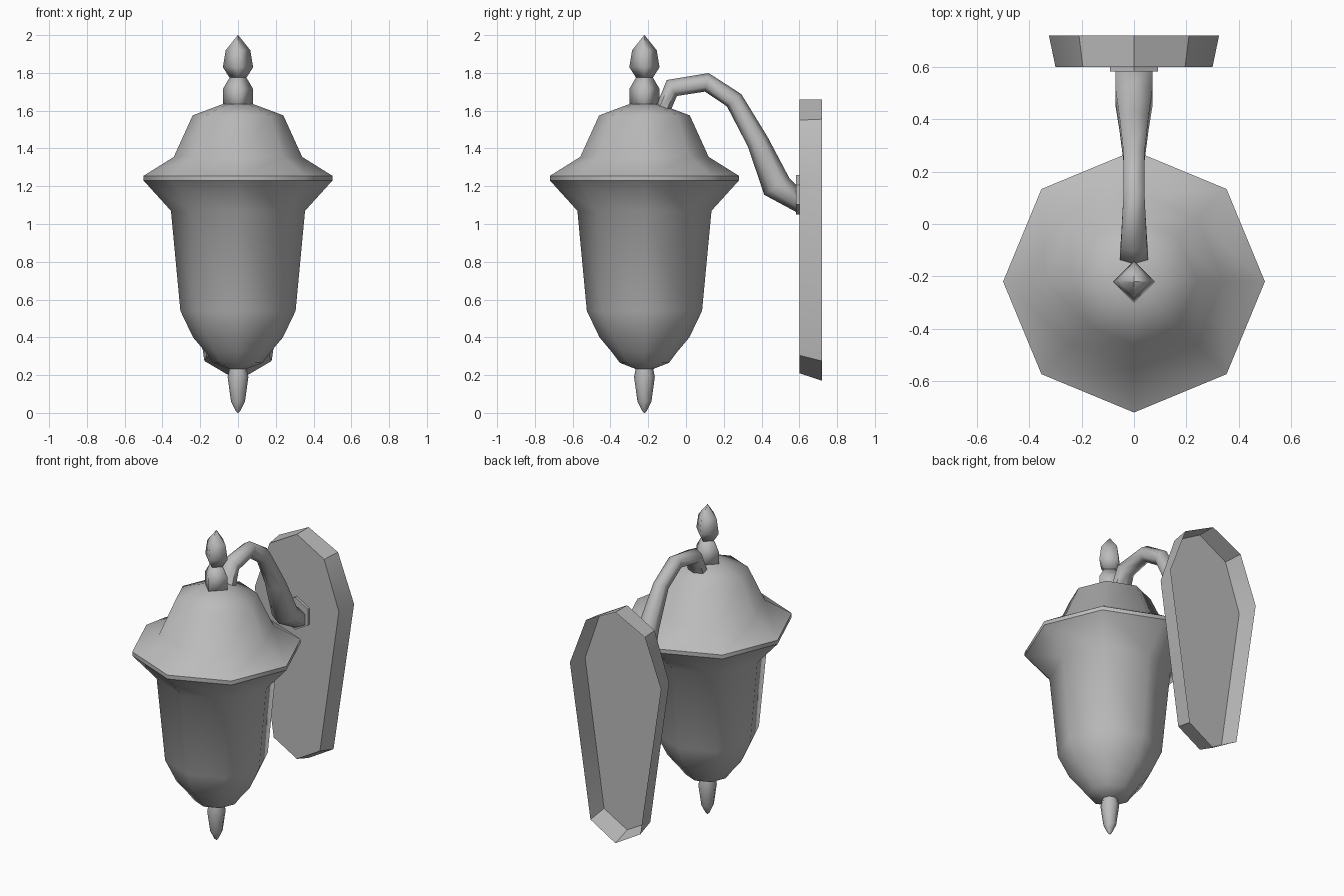
import bpy, bmesh, math
from mathutils import Vector

cube = bpy.data.objects.get("Cube")
if cube:
    bpy.data.objects.remove(cube)

metal = bpy.data.materials.new("grey_metal")
metal.use_nodes = True
GREY = (0.5, 0.5, 0.5, 1)
metal.diffuse_color = GREY
metal.node_tree.nodes["Principled BSDF"].inputs["Base Color"].default_value = GREY

AXIS_Y = -0.22  # vertical axis of the lantern


def loft(name, rings, cap_start=False, cap_end=False, angle=60, outward=True):
    """Skin a list of equal-length point rings."""
    bm = bmesh.new()
    loops = [[bm.verts.new(p) for p in ring] for ring in rings]
    n = len(loops[0])
    for a, b in zip(loops, loops[1:]):
        for i in range(n):
            j = (i + 1) % n
            bm.faces.new((a[i], a[j], b[j], b[i]))
    if cap_start:
        bm.faces.new(loops[0][::-1])
    if cap_end:
        bm.faces.new(loops[-1])
    bmesh.ops.remove_doubles(bm, verts=bm.verts, dist=0.0005)
    if outward:
        bmesh.ops.recalc_face_normals(bm, faces=bm.faces)
    mesh = bpy.data.meshes.new(name)
    bm.to_mesh(mesh)
    bm.free()
    mesh.materials.append(metal)
    obj = bpy.data.objects.new(name, mesh)
    bpy.context.collection.objects.link(obj)
    bpy.ops.object.select_all(action='DESELECT')
    obj.select_set(True)
    bpy.context.view_layer.objects.active = obj
    bpy.ops.object.shade_smooth_by_angle(angle=math.radians(angle))
    return obj


def turned(name, profile, sides, angle=60):
    """Revolve (radius, height) pairs round the lantern axis, corners on the axes."""
    turn = [2 * math.pi * i / sides for i in range(sides)]
    rings = [[(r * math.cos(t), AXIS_Y + r * math.sin(t), z) for t in turn]
             for r, z in profile]
    return loft(name, rings, True, True, angle)


# Lantern: roof with thin rim, tapered body
turned("roof", [(0.5, 1.23), (0.5, 1.255), (0.34, 1.355), (0.24, 1.575), (0.08, 1.635)], 8, 50)
turned("body", [(0.5, 1.23), (0.355, 1.07), (0.305, 0.54), (0.238, 0.4),
                (0.175, 0.325), (0.13, 0.265), (0.04, 0.23)], 8)

# Finials above and below
turned("neck", [(0.08, 1.6), (0.08, 1.715), (0.045, 1.775)], 4, 95)
turned("top_finial", [(0.045, 1.775), (0.08, 1.83), (0.065, 1.92), (0.001, 2.0)], 4, 95)
turned("bottom_finial", [(0.045, 0.24), (0.055, 0.19), (0.037, 0.06), (0.012, 0.01), (0.001, 0.0)], 8)

# Curved arm: (y, z, half width across x, half thickness)
path = [(-0.125, 1.6, 0.055, 0.04), (-0.075, 1.72, 0.05, 0.05), (0.11, 1.75, 0.04, 0.05),
        (0.255, 1.655, 0.04, 0.05), (0.38, 1.435, 0.055, 0.058),
        (0.48, 1.2, 0.07, 0.08), (0.59, 1.13, 0.07, 0.07)]
centres = [Vector((0, p[0], p[1])) for p in path]
rings = []
for i, (y, z, wide, thick) in enumerate(path):
    along = (centres[min(i + 1, len(path) - 1)] - centres[max(i - 1, 0)]).normalized()
    if i == len(path) - 1:
        along = Vector((0, 1, 0))
    across = Vector((1, 0, 0)).cross(along)
    rings.append([centres[i] + Vector((1, 0, 0)) * wide * math.sin(k * math.pi / 3) / 0.866
                  + across * thick * math.cos(k * math.pi / 3) for k in range(6)])
loft("arm", rings, True, True, 65)

# Hexagonal collar where the arm meets the wall plate
collar = [[(0.105 * math.sin(k * math.pi / 3), y, 1.155 + 0.105 * math.cos(k * math.pi / 3))
           for k in range(6)] for y in (0.583, 0.6)]
loft("arm_collar", collar, True, True, 30)


# Wall plate: long eight-sided tray, open at the back
def plate_ring(y, half):
    left = [(-x, z) for x, z in reversed(half) if x > 0]
    return [(x, y, z) for x, z in half + left]


front = plate_ring(0.6, [(0, 1.66), (0.195, 1.55), (0.3, 1.24), (0.165, 0.305), (0, 0.21)])
back = plate_ring(0.72, [(0, 1.66), (0.21, 1.555), (0.325, 1.25), (0.178, 0.275), (0, 0.17)])
loft("wall_plate", [front, back], cap_start=True, angle=30)
